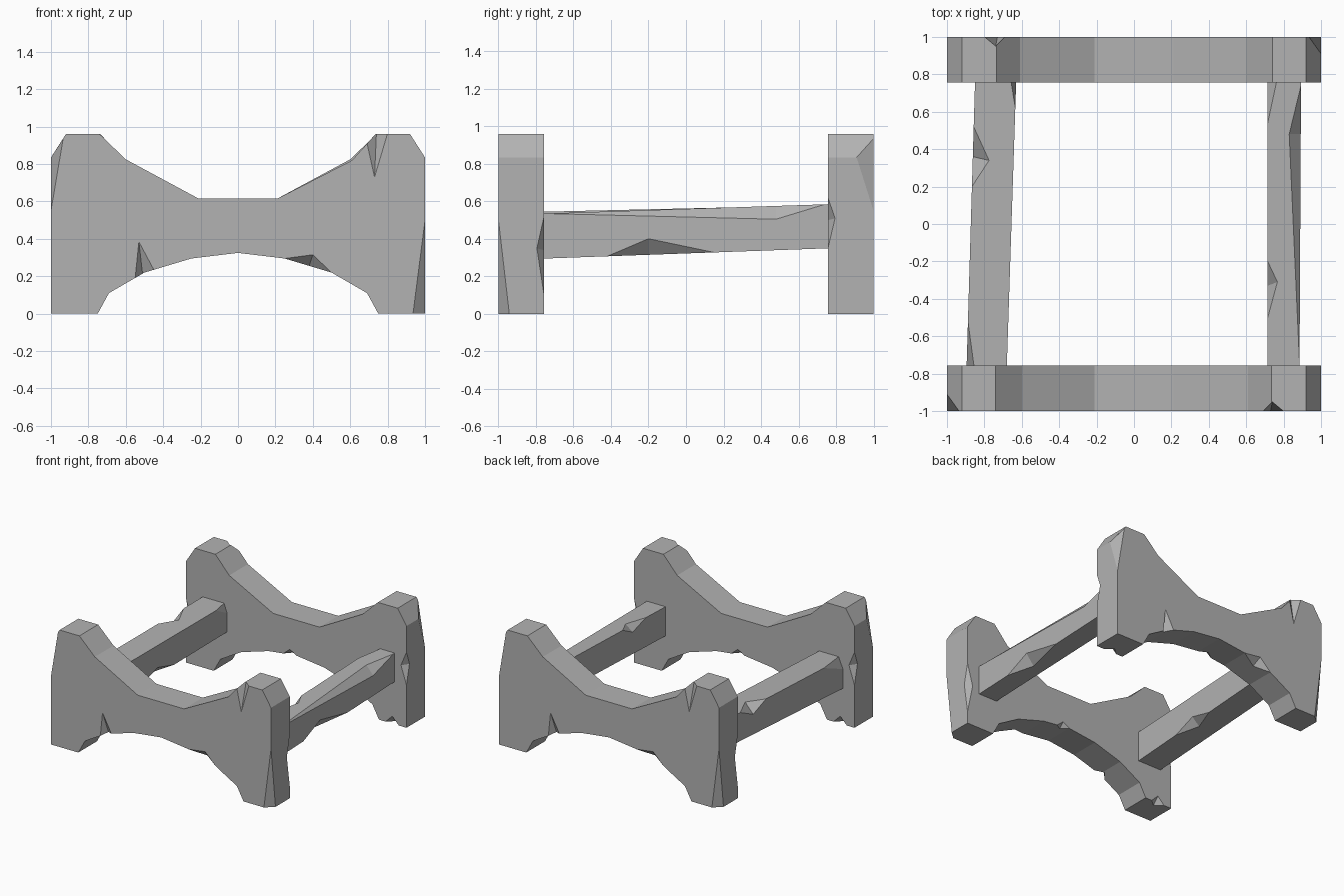
import bpy
import bmesh
from math import pi
from mathutils import Vector, Matrix

if "Cube" in bpy.data.objects:
    bpy.data.objects.remove(bpy.data.objects["Cube"])

stone = bpy.data.materials.new("grey_stone")
stone.use_nodes = True
GREY = (0.45, 0.45, 0.45, 1)
stone.diffuse_color = GREY
stone.node_tree.nodes["Principled BSDF"].inputs["Base Color"].default_value = GREY


def make_object(name, bm):
    bmesh.ops.recalc_face_normals(bm, faces=bm.faces)
    mesh = bpy.data.meshes.new(name)
    bm.to_mesh(mesh)
    bm.free()
    mesh.materials.append(stone)
    obj = bpy.data.objects.new(name, mesh)
    bpy.context.collection.objects.link(obj)
    return obj


def chip_edges(obj, chips):
    """Each chip is two points along an edge and one on each face beside it."""
    bm = bmesh.new()
    for chip in chips:
        a, b, p, q = [Vector(c) for c in chip]
        outside = a + b - (p + q) / 2
        verts = [bm.verts.new(c) for c in (a, b, p, q, outside)]
        hull = bmesh.ops.convex_hull(bm, input=verts)
        loose = {v for v in hull["geom_interior"] if isinstance(v, bmesh.types.BMVert)}
        bmesh.ops.delete(bm, geom=list(loose), context="VERTS")
    cutter = make_object("chip_cutter", bm)
    cutter.hide_render = True
    mod = obj.modifiers.new("chips", "BOOLEAN")
    mod.operation, mod.solver, mod.object = "DIFFERENCE", "EXACT", cutter
    graph = bpy.context.evaluated_depsgraph_get()
    mesh = bpy.data.meshes.new_from_object(obj.evaluated_get(graph))
    obj.modifiers.clear()
    obj.data = mesh
    bpy.data.objects.remove(cutter)


# End panel: outline extruded through its thickness
OUT, IN = -1.0, -0.757
outline = [(-1, 0), (-1, .835), (-.92, .96), (-.74, .96), (-.6, .825), (-.21, .615),
           (.21, .615), (.61, .82), (.735, .96), (.92, .96), (1, .835), (1, 0),
           (.75, 0), (.69, .11), (.5, .22), (.25, .295), (0, .325),
           (-.25, .295), (-.5, .22), (-.69, .11), (-.75, 0)]
bm = bmesh.new()
face = bm.faces.new([bm.verts.new((x, OUT, z)) for x, z in outline])
extruded = bmesh.ops.extrude_face_region(bm, geom=[face])["geom"]
bmesh.ops.translate(bm, vec=(0, IN - OUT, 0),
                    verts=[v for v in extruded if isinstance(v, bmesh.types.BMVert)])
front_panel = make_object("front_panel", bm)
chip_edges(front_panel, [
    # outer face: top notch, arch groove, arch chip, two corners
    ((.69, OUT, .91), (.8, OUT, .965), (.73, OUT, .73), (.74, -.95, .965)),
    ((-.55, OUT, .19), (-.45, OUT, .235), (-.53, OUT, .385), (-.51, -.95, .21)),
    ((.25, OUT, .295), (.5, OUT, .22), (.4, OUT, .315), (.38, -.94, .255)),
    ((1, OUT, .5), (1.01, OUT - .01, -.02), (.933, OUT, -.02), (1, -.94, -.02)),
    ((-1, OUT, .55), (-1.03, -1.03, .97), (-1, -.91, .835), (-.935, OUT, .935)),
    # inner face: both ends, foot and arch
    ((1, IN, .1), (1, IN, .52), (1, -.795, .35), (.95, IN, .34)),
    ((-1, IN, .35), (-1, IN, .62), (-1, -.795, .51), (-.95, IN, .5)),
    ((-.93, IN, 0), (-.81, IN, 0), (-.87, -.81, 0), (-.87, IN, .06)),
    ((0, IN, .325), (.12, IN, .31), (.06, -.80, .317), (.06, IN, .36)),
])
back_panel = bpy.data.objects.new("back_panel", front_panel.data.copy())
back_panel.data.transform(Matrix.Rotation(pi, 4, "Z"))
bpy.context.collection.objects.link(back_panel)


# Side rails: slightly skewed beams, points given as (across, along, up)
def make_rail(name, front, back, chips):
    def place(u, y, v):
        t = (y + .76) / 1.52
        x0, x1, z0, z1 = [f + (b - f) * t for f, b in zip(front, back)]
        return Vector((x0 + (x1 - x0) * u, y, z0 + (z1 - z0) * v))

    bm = bmesh.new()
    bmesh.ops.create_cube(bm, size=1)
    for v in bm.verts:
        v.co = place(v.co.x + .5, v.co.y * 1.6, v.co.z + .5)
    rail = make_object(name, bm)
    chip_edges(rail, [[place(*c) for c in chip] for chip in chips])


make_rail("left_rail", (.715, .885, .295, .535), (.715, .893, .35, .585), [
    ((1, -.75, 1), (1, .74, 1), (.65, .48, 1), (1, .48, .7)),
    ((0, -.5, 1), (0, -.2, 1), (.3, -.31, 1), (0, -.33, .75)),
    ((0, .54, 1), (0, .85, 1), (.3, .79, 1), (0, .79, .75)),
    ((1, -.42, 0), (1, .15, 0), (1, -.2, .36), (.6, -.2, 0)),
])
make_rail("right_rail", (-.895, -.68, .295, .545), (-.85, -.63, .35, .58), [
    ((0, .2, 1), (0, .52, 1), (.4, .34, 1), (0, .36, .7)),
    ((0, -.85, 1), (0, -.52, 1), (.2, -.78, 1), (0, -.78, .6)),
    ((1, .62, 1), (1, .85, 1), (.85, .79, 1), (1, .79, .6)),
    ((1, -.3, 0), (1, .1, 0), (1, -.1, .25), (.7, -.1, 0)),
])
